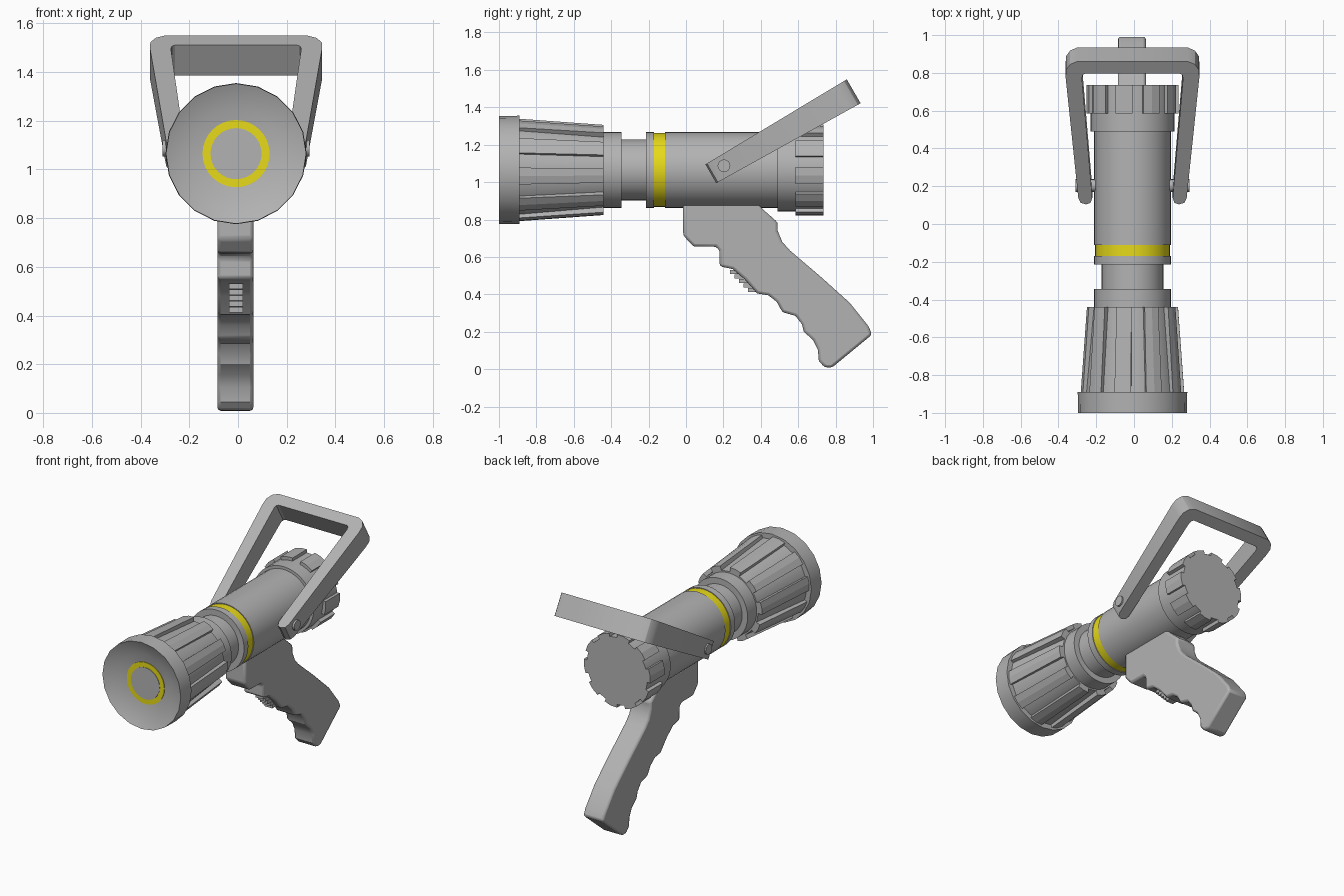
import bpy, bmesh
from math import sin, cos, pi, radians
from mathutils import Vector, Matrix

if "Cube" in bpy.data.objects:
    bpy.data.objects.remove(bpy.data.objects["Cube"])

CX, CZ = -0.008, 1.065   # barrel axis


def material(name, rgb):
    m = bpy.data.materials.new(name)
    m.use_nodes = True
    m.diffuse_color = (*rgb, 1)
    m.node_tree.nodes["Principled BSDF"].inputs["Base Color"].default_value = (*rgb, 1)
    return m


GREY = material("grey", (0.45, 0.45, 0.45))
YELLOW = material("yellow", (0.80, 0.70, 0.01))


def finish(name, bm, mat=GREY, bevel=0, smooth=True):
    bmesh.ops.recalc_face_normals(bm, faces=bm.faces)
    me = bpy.data.meshes.new(name)
    bm.to_mesh(me)
    bm.free()
    ob = bpy.data.objects.new(name, me)
    bpy.context.collection.objects.link(ob)
    me.materials.append(mat)
    if bevel:
        mod = ob.modifiers.new("bevel", 'BEVEL')
        mod.width, mod.segments, mod.limit_method = bevel, 2, 'ANGLE'
        mod.angle_limit = radians(40)
    if smooth:
        bpy.ops.object.select_all(action='DESELECT')
        ob.select_set(True)
        bpy.context.view_layer.objects.active = ob
        bpy.ops.object.shade_smooth_by_angle(angle=radians(30))
    return ob


def polar(y, r, a):
    return (CX + r * cos(a), y, CZ + r * sin(a))


def lathe(name, profile, segs, mat=GREY):
    """Revolve (y, radius) points about the barrel axis and cap both ends."""
    bm = bmesh.new()
    rings = [[bm.verts.new(polar(y, r, 2 * pi * i / segs + pi / 2)) for i in range(segs)]
             for y, r in profile]
    for a, b in zip(rings, rings[1:]):
        for i in range(segs):
            j = (i + 1) % segs
            bm.faces.new((a[i], a[j], b[j], b[i]))
    bm.faces.new(rings[0])
    bm.faces.new(rings[-1])
    return finish(name, bm, mat)


def ribs(name, y0, y1, r0, r1, inner0, inner1, width):
    """Ten raised bars spaced around the barrel."""
    bm = bmesh.new()
    h = radians(width / 2)
    for k in range(10):
        c = radians(29 + 36 * k)
        ends = []
        for y, r, q in ((y0, r0, inner0), (y1, r1, inner1)):
            ends.append([bm.verts.new(polar(y, rad, c + s)) for rad, s in
                         ((q, -h), (r, -h), (r * 1.008, 0), (r, h), (q, h))])
        a, b = ends
        bm.faces.new(a)
        bm.faces.new(b)
        for i in range(5):
            j = (i + 1) % 5
            bm.faces.new((a[i], a[j], b[j], b[i]))
    return finish(name, bm, smooth=False)


def prism(name, outline, half, to_world, bevel=0):
    """Extrude a 2D outline to +-half(point), placed by to_world(a, b, offset)."""
    bm = bmesh.new()
    lo, hi = [[bm.verts.new(to_world(a, b, s * half(a, b))) for a, b in outline]
              for s in (-1, 1)]
    bm.faces.new(lo)
    bm.faces.new(hi)
    n = len(outline)
    for i in range(n):
        j = (i + 1) % n
        bm.faces.new((lo[i], lo[j], hi[j], hi[i]))
    return finish(name, bm, bevel=bevel)


# Front bumper with dished face, and tapered head
lathe("bumper", [(-0.955, 0.19), (-1, 0.288), (-0.89, 0.29), (-0.89, 0.2)], 20)
lathe("head_core", [(-0.9, 0.255), (-0.44, 0.213)], 30)
ribs("head_ribs", -0.895, -0.44, 0.274, 0.241, 0.22, 0.18, 19)
lathe("face_ring", [(-0.959, 0.138), (-0.95, 0.138)], 32, YELLOW)
lathe("face_disc", [(-0.962, 0.105), (-0.95, 0.105)], 32)

# Barrel with collar, neck and flange
lathe("barrel", [(-0.45, 0.203), (-0.345, 0.203), (-0.345, 0.163), (-0.215, 0.163),
                 (-0.215, 0.203), (-0.17, 0.203), (-0.17, 0.19), (-0.112, 0.19),
                 (-0.112, 0.203), (0.49, 0.203), (0.49, 0.222), (0.735, 0.222)], 40)
lathe("colour_band", [(-0.17, 0.198), (-0.112, 0.198)], 40, YELLOW)
ribs("coupling_lugs", 0.585, 0.735, 0.243, 0.243, 0.2, 0.2, 22)

# Pistol grip with finger grooves
grip = [(-.015, .92), (-.015, .715), (.04, .655), (.16, .655), (.18, .635), (.18, .55),
        (.25, .535), (.315, .48), (.38, .405), (.44, .395), (.485, .36), (.515, .305),
        (.585, .285), (.62, .24), (.63, .2), (.68, .155), (.705, .105), (.71, .045),
        (.74, .01), (.78, .008), (.995, .185), (.975, .23), (.875, .355), (.725, .49),
        (.555, .635), (.515, .68), (.49, .74), (.49, .785), (.405, .86), (.36, .92)]
prism("pistol_grip", grip, lambda a, b: 0.074, lambda a, b, s: (CX - 0.003 + s, a, b), 0.014)

# Stepped trigger
bm = bmesh.new()
for k in range(5):
    place = Matrix.Translation((CX, 0.285 + 0.024 * k, 0.52 - 0.024 * k))
    bmesh.ops.create_cube(bm, size=1, matrix=place @ Matrix.Diagonal((0.056, 0.1, 0.022, 1)))
finish("trigger", bm, smooth=False)

# Tilted bail handle: half outline (x, distance along the arm), then mirrored
outer = [(0.245, -0.005), (0.275, 0.005), (0.287, 0.035), (0.354, 0.78), (0.352, 0.825),
         (0.33, 0.86), (0.295, 0.877)]
inner = [(0.25, 0.803), (0.263, 0.795), (0.268, 0.775), (0.213, 0.035), (0.222, 0.005)]
mirror = lambda pts: [(-x, u) for x, u in reversed(pts)]
loop = outer + mirror(outer) + mirror(inner) + inner
along = Vector((0, cos(radians(30)), sin(radians(30))))
across = Vector((0, -along.z, along.y))
base = Vector((CX, 0.137, 1.047))
prism("bail_handle", loop, lambda x, u: 0.058 + 0.018 * u,
      lambda x, u, s: base + Vector((x, 0, 0)) + along * u + across * s)

# Pivot pins joining the handle to the barrel
for side, name in ((1, "left_pivot"), (-1, "right_pivot")):
    bm = bmesh.new()
    place = Matrix.Translation((CX + side * 0.24, 0.203, 1.087)) @ Matrix.Rotation(pi / 2, 4, 'Y')
    bmesh.ops.create_cone(bm, cap_ends=True, segments=16, radius1=0.034, radius2=0.034,
                          depth=0.125, matrix=place)
    finish(name, bm)
